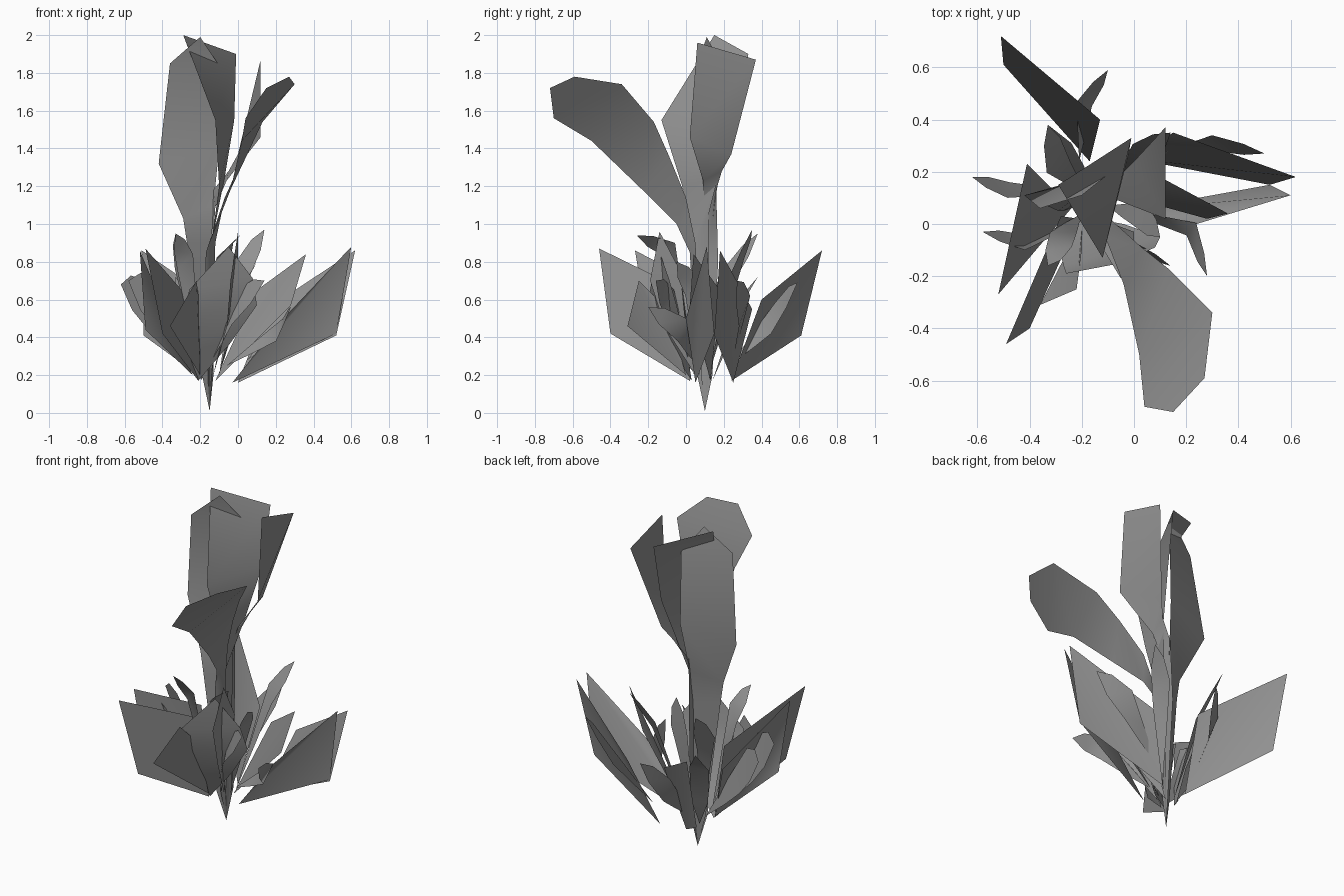
import bpy
from mathutils import Vector

ROOT = (-0.15, 0.10, 0.01)

leaf_mat = bpy.data.materials.new("dark_leaf")
leaf_mat.diffuse_color = (0.29, 0.29, 0.29, 1)


def build(name, verts, faces):
    mesh = bpy.data.meshes.new(name)
    mesh.from_pydata([tuple(v) for v in verts], [], faces)
    mesh.materials.append(leaf_mat)
    ob = bpy.data.objects.new(name, mesh)
    bpy.context.collection.objects.link(ob)
    for p in mesh.polygons:
        p.use_smooth = True
    return ob


def strip(name, start, left, right, end=None):
    """Leaf blade: pointed start, matched left/right edges, optional tip."""
    n = len(left)
    verts = [start] + left + right
    faces = [(0, 1, n + 1)]
    for i in range(1, n):
        faces.append((i, i + 1, n + i + 1, n + i))
    if end:
        verts.append(end)
        faces.append((n, 2 * n + 1, 2 * n))
    build(name, verts, faces)


def kite(name, base, low, tip, high):
    """Broad four-sided outer leaf, creased from base to tip."""
    build(name, [base, low, tip, high], [(0, 1, 2), (0, 2, 3)])


def curl(name, base, mid, tip, flat, rise):
    """Narrow curled leaf: two bends and a tip; flat/rise set the blade's tilt."""
    b, m, t = Vector(base), Vector(mid), Vector(tip)
    d = t - b
    side = Vector((-d.y, d.x, 0)).normalized() * flat + Vector((0, 0, rise))
    q = b.lerp(m, 0.55)
    e = m.lerp(t, 0.6)
    strip(name, b, [q + side * .6, m + side, e + side * .7],
          [q - side * .6, m - side, e - side * .7], t)


# Tall leaves rising from the root
strip("tall_leaf_front", ROOT,
      [(-.19, .06, .2), (-.17, .02, .85), (-.11, -.05, 1.0), (-.04, -.23, 1.18),
       (.02, -.5, 1.44), (.04, -.70, 1.56), (.15, -.72, 1.72)],
      [(-.14, .09, .2), (-.12, .05, .9), (-.07, .0, 1.14), (.03, -.09, 1.36),
       (.13, -.17, 1.54), (.30, -.34, 1.74), (.27, -.59, 1.78)])
strip("tall_leaf_left", ROOT,
      [(-.19, .08, .2), (-.27, .05, .9), (-.29, .05, 1.03), (-.42, .11, 1.32), (-.36, .06, 1.85)],
      [(-.14, .12, .2), (-.14, .13, .9), (-.13, .15, 1.1), (-.10, .20, 1.4), (-.10, .19, 1.84)],
      (-.20, .11, 1.99))
strip("tall_leaf_middle", ROOT,
      [(-.16, .06, .2), (-.14, .04, .9), (-.10, -.02, 1.2), (-.12, -.13, 1.55), (-.29, .15, 2.0)],
      [(-.13, .12, .2), (-.12, .12, 1.05), (-.07, .17, 1.25), (-.02, .27, 1.55), (-.01, .33, 1.9)])
strip("tall_leaf_right", ROOT,
      [(-.14, .08, .2), (-.14, .11, .8), (-.12, .10, 1.09), (-.06, .09, 1.23), (.12, .02, 1.46), (.12, .06, 1.96)],
      [(-.13, .14, .2), (-.14, .17, .8), (-.13, .16, 1.18), (-.05, .19, 1.28), (0, .24, 1.37), (.12, .37, 1.87)])

# Broad outer leaves around the base
kite("outer_leaf_right_back", (0, .25, .16), (.52, .15, .41), (.62, .18, .86), (.15, .35, .55))
kite("outer_leaf_right", (-.03, .05, .16), (.52, .15, .42), (.60, .11, .88), (.24, .0, .50))
kite("outer_leaf_right_inner", (-.12, .13, .17), (.28, .02, .57), (.36, .04, .84), (.10, .18, .65))
kite("outer_leaf_left_front", (-.21, .02, .17), (-.40, -.40, .42), (-.49, -.46, .87), (-.28, .03, .63))
kite("outer_leaf_left", (-.24, .06, .20), (-.49, -.20, .44), (-.52, -.27, .86), (-.41, .23, .60))
kite("outer_leaf_back", (-.17, .24, .17), (-.50, .61, .41), (-.51, .72, .86), (-.13, .40, .60))
kite("outer_leaf_front_inner", (-.20, .0, .2), (-.36, -.31, .46), (-.22, -.25, .70), (-.20, -.10, .55))

# Rounded leaves facing the front and back
strip("front_leaf", (-.21, .03, .17),
      [(-.29, -.08, .32), (-.27, -.16, .50), (-.26, -.19, .65)],
      [(-.04, .0, .37), (.10, -.05, .57), (.08, -.09, .71)], (-.05, -.15, .88))
strip("front_right_leaf", (-.13, .05, .2),
      [(-.06, -.11, .45), (-.04, -.19, .70)],
      [(-.08, .0, .45), (.0, -.03, .75)], (.0, -.14, .96))
strip("back_leaf", (-.19, .14, .17), [(-.29, .20, .35), (-.34, .26, .58)],
      [(-.19, .22, .35), (-.24, .31, .60)], (-.33, .38, .72))

# Low curled leaves, ringed around the base, blades nearly upright
for i, (b, m, t, flat, rise) in enumerate([
        ((-.06, .06, .25), (.22, -.02, .44), (.28, -.20, .56), .03, .06),
        ((.05, .25, .28), (.30, .31, .54), (.50, .27, .70), .03, .08),
        ((-.21, .24, .26), (-.19, .46, .50), (-.10, .59, .69), .03, .08),
        ((-.22, .12, .22), (-.48, .13, .57), (-.62, .18, .68), .03, .13),
        ((-.22, .0, .22), (-.42, -.07, .56), (-.58, -.03, .70), .03, .14),
        ((-.15, .02, .26), (-.02, -.08, .56), (.14, -.16, .70), .02, .09)]):
    curl(f"low_curled_leaf_{i}", b, m, t, flat, rise)

# Upright inner curled leaves
for i, (b, m, t) in enumerate([
        ((-.19, .12, .20), (-.29, .22, .72), (-.33, .38, .95)),
        ((-.10, .12, .20), (.03, .27, .77), (.14, .35, .97)),
        ((-.14, .04, .20), (-.07, -.08, .86), (.01, -.26, .94)),
        ((-.20, .04, .20), (-.28, -.06, .80), (-.33, -.16, .95)),
        ((-.10, .07, .20), (.02, .04, .66), (.10, -.05, .80))]):
    curl(f"inner_curled_leaf_{i}", b, m, t, .05, .04)
